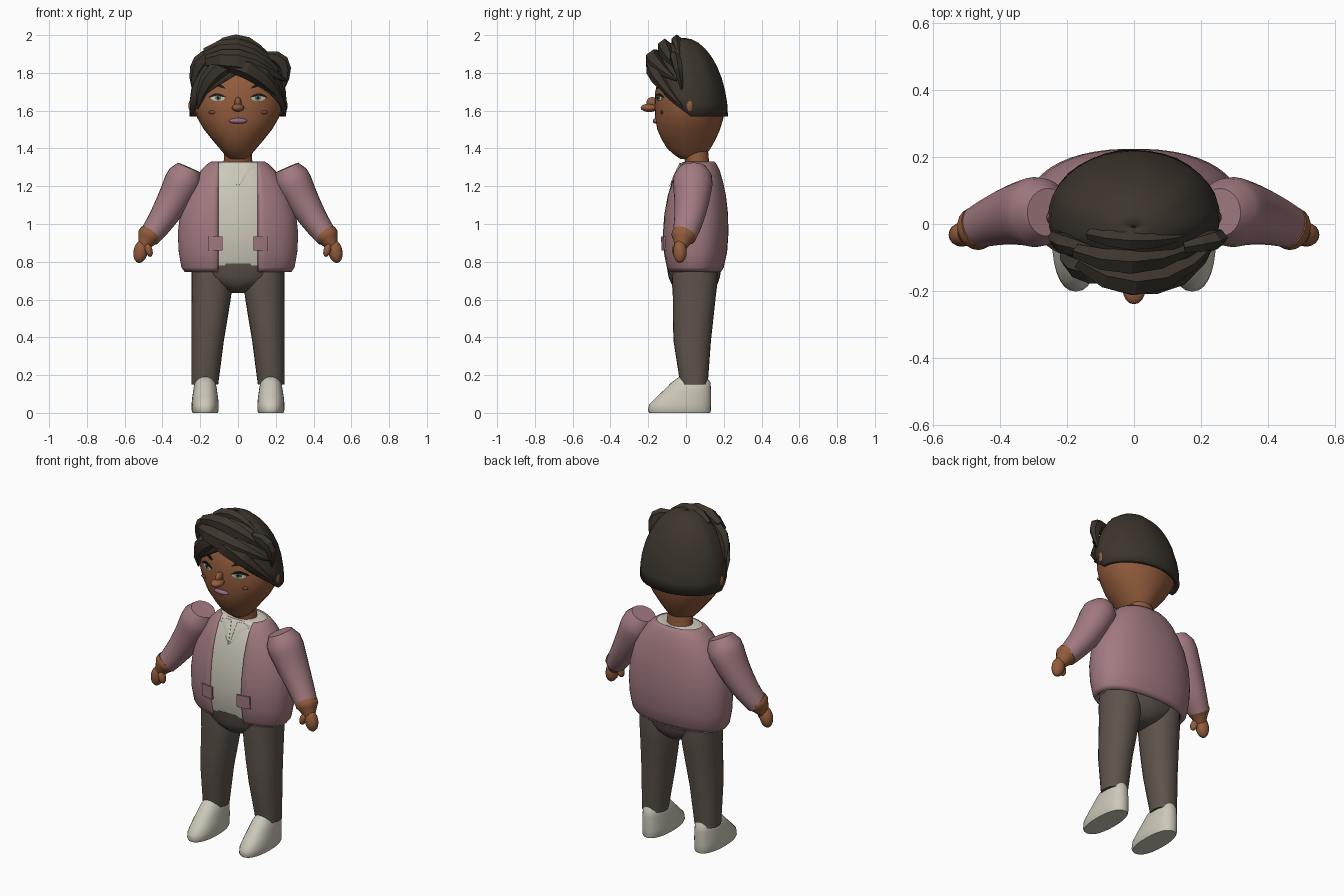
import bpy, bmesh, math
from mathutils import Vector

if "Cube" in bpy.data.objects:
    bpy.data.objects.remove(bpy.data.objects["Cube"])


def colour(name, r, g, b):
    m = bpy.data.materials.new(name)
    m.diffuse_color = (r, g, b, 1)
    m.use_nodes = True
    m.node_tree.nodes["Principled BSDF"].inputs["Base Color"].default_value = m.diffuse_color
    return m


SKIN = colour("brown skin", .29, .108, .046)
BLUSH = colour("cheek brown", .20, .065, .035)
HAIR = colour("dark hair", .046, .036, .026)
JACKET = colour("dusty pink", .36, .195, .215)
CREAM = colour("cream", .60, .57, .48)
PANTS = colour("grey brown", .112, .087, .070)
LIPS = colour("mauve lips", .30, .15, .24)
IRIS = colour("green iris", .10, .22, .15)
DARK = colour("near black", .012, .010, .008)


def grid(name, rows, mat, closed=True, caps=True, fix=True):
    """Skin rows of points into a surface."""
    bm = bmesh.new()
    vs = [[bm.verts.new(p) for p in row] for row in rows]
    n = len(rows[0])
    for a, b in zip(vs, vs[1:]):
        for j in range(n if closed else n - 1):
            k = (j + 1) % n
            bm.faces.new((a[j], a[k], b[k], b[j]))
    if caps:
        bm.faces.new(vs[0][::-1])
        bm.faces.new(vs[-1])
    if fix:
        bmesh.ops.recalc_face_normals(bm, faces=bm.faces)
    me = bpy.data.meshes.new(name)
    bm.to_mesh(me)
    bm.free()
    me.materials.append(mat)
    ob = bpy.data.objects.new(name, me)
    bpy.context.collection.objects.link(ob)
    return ob


def oval(z, rx, yf, yb, p=2, cx=0, start=0, n=32):
    """Horizontal superellipse; start leaves a gap at the front."""
    pts = []
    for j in range(n):
        span = 2 * math.pi - 2 * start
        a = start + span * j / (n - 1 if start else n)
        s, c = math.sin(a), -math.cos(a)
        f = lambda v: math.copysign(abs(v) ** (2 / p), v)
        pts.append((cx + rx * f(s), (yf + yb) / 2 + (yb - yf) / 2 * f(c), z))
    return pts


def loft(name, rings, mat, p=2, cx=0, n=32):
    return grid(name, [oval(*r, p=p, cx=cx, n=n) for r in rings], mat)


def tube(name, a, m, b, radius, mat, steps=8, n=16, depth=1.0):
    """Round limb bending from a through m to b; radius is a rule of 0..1."""
    a, m, b = Vector(a), Vector(m), Vector(b)
    ctrl = 2 * m - (a + b) / 2
    rows = []
    for i in range(steps + 1):
        t = i / steps
        c = a * (1 - t) ** 2 + ctrl * 2 * t * (1 - t) + b * t * t
        d = ((ctrl - a) * (1 - t) + (b - ctrl) * t).normalized()
        side = d.cross(Vector((0, 1, 0))).normalized()
        lift = side.cross(d) * depth
        rows.append([c + radius(t) * (side * math.cos(2 * math.pi * j / n) + lift * math.sin(2 * math.pi * j / n))
                     for j in range(n)])
    return grid(name, rows, mat)


def ball(name, c, r, mat, tilt=0):
    bpy.ops.mesh.primitive_uv_sphere_add(segments=16, ring_count=10, location=c, rotation=(0, tilt, 0))
    ob = bpy.context.object
    ob.name, ob.scale = name, r
    ob.data.materials.append(mat)
    return ob


def front_y(rings, p, x, z):
    """Front surface depth of a loft at x, z."""
    for a, b in zip(rings, rings[1:]):
        if a[0] <= z <= b[0]:
            t = (z - a[0]) / (b[0] - a[0])
            rx, yf, yb = (a[i] + (b[i] - a[i]) * t for i in (1, 2, 3))
            k = max(0, 1 - abs(x / rx) ** p) ** (1 / p)
            return (yf + yb) / 2 - (yb - yf) / 2 * k
    return 0


def plate(name, outline, mat, rings, p, off):
    """Thin patch lying on the front of a loft."""
    cx = sum(q[0] for q in outline) / len(outline)
    cz = sum(q[1] for q in outline) / len(outline)
    rows = []
    for k in (.01, .5, 1):
        pts = [(cx + (x - cx) * k, cz + (z - cz) * k) for x, z in outline]
        rows.append([(x, front_y(rings, p, x, z) - off, z) for x, z in pts])
    rows.append([(x, y + off + .002, z) for x, y, z in rows[-1]])
    return grid(name, rows, mat, caps=False)


def disc(cx, cz, rx, rz, n=14):
    return [(cx + rx * math.cos(2 * math.pi * i / n), cz + rz * math.sin(2 * math.pi * i / n)) for i in range(n)]


def arch(cx, cz, w, rise, thick, n=6):
    """Outline of a thin arched strip with tapered ends."""
    us = [-1 + 2 * i / n for i in range(n + 1)]
    low = [(cx + w * u, cz + rise * (1 - u * u)) for u in us]
    high = [(cx + w * u, cz + rise * (1 - u * u) + thick * (1 - .7 * u * u)) for u in us]
    return low + high[::-1]


# Head and neck
head = [(1.345, .045, -.03, .09), (1.365, .068, -.06, .105), (1.40, .098, -.10, .13),
        (1.45, .14, -.13, .158), (1.50, .180, -.152, .18), (1.56, .215, -.163, .198),
        (1.62, .236, -.166, .207), (1.70, .236, -.163, .205), (1.78, .212, -.145, .18),
        (1.86, .155, -.09, .13), (1.92, .06, -.03, .06)]
loft("head", head, SKIN)
loft("neck", [(1.30, .078, 0, .125), (1.41, .07, -.02, .115)], SKIN)
ball("nose_tip", (0, -.195, 1.615), (.034, .045, .022), SKIN)
ball("nose_bridge", (0, -.178, 1.642), (.018, .032, .03), SKIN)
ball("mouth", (0, -.158, 1.546), (.048, .018, .015), LIPS)

# Mirrored face details
for s, side in ((-1, "left"), (1, "right")):
    ball("ear_" + side, (s * .238, .02, 1.62), (.024, .024, .042), SKIN, s * .15)
    ball("cheek_mark_" + side, (s * .135, front_y(head, 2, .135, 1.592), 1.592), (.022, .008, .01), BLUSH)
    plate("eye_white_" + side, disc(s * .107, 1.668, .038, .017), CREAM, head, 2, .003)
    plate("iris_" + side, disc(s * .105, 1.668, .017, .016), IRIS, head, 2, .005)
    plate("pupil_" + side, disc(s * .105, 1.668, .008, .008), DARK, head, 2, .007)
    plate("eyelash_" + side, arch(s * .11, 1.669, .046, .014, .009), DARK, head, 2, .006)
    plate("eyebrow_" + side, arch(s * .112, 1.716, .045, .012, .016), DARK, head, 2, .006)

# Hair cap with a hairline that rises toward the forehead
rows = []
for i in range(10):
    row = []
    for j in range(36):
        a = 2 * math.pi * j / 36
        away = min(a, 2 * math.pi - a) / (math.pi / 2)
        low = 1.80 - .23 * min(away, 1)
        phi = math.acos((low - 1.62) / .365) * max(1 - i / 9, .015)
        r = math.sin(phi) * (1 + .018 * math.sin(9 * a) * math.sin(2 * phi))
        c = -math.cos(a)
        row.append((.258 * r * math.sin(a), .02 - .03 * math.cos(phi) + (.2 if c > 0 else .185) * r * c,
                    1.62 + .365 * math.cos(phi)))
    rows.append(row)
cap = grid("hair_cap", rows, HAIR, caps=False, fix=False)
mod = cap.modifiers.new("thickness", "SOLIDIFY")
mod.thickness, mod.offset = .025, -1


# Faceted, tapering hair locks
def lock(name, a, m, b, w):
    tube("hair_" + name, a, m, b, lambda t: w * math.sin(math.pi * (.2 + .77 * t)), HAIR, 5, 6, .75)


lock("fringe_right", (-.12, -.13, 1.86), (.09, -.165, 1.805), (.255, -.02, 1.62), .058)
lock("fringe_left", (.02, -.14, 1.87), (-.14, -.14, 1.785), (-.215, -.07, 1.61), .05)
lock("quiff", (-.16, -.11, 1.86), (.04, -.17, 1.855), (.25, -.05, 1.76), .062)
lock("quiff_top", (-.17, -.08, 1.90), (.03, -.11, 1.92), (.235, -.03, 1.80), .055)
lock("crown", (-.13, -.03, 1.92), (.02, -.05, 1.96), (.17, -.03, 1.88), .042)
lock("tuft_left", (-.13, -.08, 1.90), (-.21, -.055, 1.84), (-.24, -.02, 1.71), .042)
lock("tuft_right", (.15, -.07, 1.89), (.24, -.045, 1.84), (.235, -.02, 1.70), .04)

# Torso: shirt inside an open jacket shell
torso = [(.745, .282, -.095, .185), (.77, .300, -.108, .20), (.85, .314, -.124, .218), (.95, .319, -.129, .225),
         (1.05, .308, -.122, .223), (1.15, .278, -.105, .212), (1.22, .24, -.085, .197),
         (1.28, .20, -.062, .18), (1.315, .165, -.042, .163), (1.332, .14, -.03, .15)]
P = 2.25
shirt = [(max(z, .78) - (.004 if z > 1.33 else 0), rx * .965, yf + .009, yb - .009) for z, rx, yf, yb in torso[1:]]
loft("shirt", shirt, CREAM, P)
rows = [oval(*r, p=P, start=math.asin((.106 / r[1]) ** (P / 2)), n=44) for r in torso]
jacket = grid("jacket", rows, JACKET, closed=False, caps=False, fix=False)
mod = jacket.modifiers.new("thickness", "SOLIDIFY")
mod.thickness, mod.offset = .016, -1

for s, side in ((-1, "left"), (1, "right")):
    plate("pocket_" + side, [(s * x, z) for x, z in ((.082, .86), (.12, .86), (.16, .86), (.16, .935), (.12, .935), (.082, .935))],
          JACKET, torso, P, .008)
    plate("collar_" + side, [(s * x, z) for x, z in ((.003, 1.20), (.10, 1.308), (.06, 1.322), (.02, 1.322))],
          CREAM, torso, P, -.004)

    # Sleeves, wrists and hands
    tube("sleeve_" + side, (s * .258, .035, 1.298), (s * .36, .027, 1.095), (s * .472, -.012, .93),
         lambda t: (.107 - .049 * t) * min(1, .62 + 3 * t), JACKET, 10, 24, 1.08)
    tube("wrist_" + side, (s * .465, -.01, .945), (s * .48, -.018, .92), (s * .505, -.03, .87),
         lambda t: .062 - .035 * max(0, t - .35) / .65, SKIN, 6, 20, 1.05)
    ball("hand_" + side, (s * .515, -.032, .855), (.038, .036, .062), SKIN, -s * .2)
    ball("thumb_" + side, (s * .473, -.05, .862), (.02, .024, .037), SKIN, s * .3)

    # Trouser legs
    rows = []
    for z, inner, yf, yb in ((.15, .105, -.03, .115), (.38, .075, -.066, .132), (.50, .055, -.07, .145),
                             (.62, .036, -.07, .158), (.70, .03, -.075, .168), (.77, .04, -.07, .165)):
        rows.append(oval(z, (.247 - inner) / 2, yf, yb, 2.2, s * (inner + .247) / 2, n=24))
    grid("trouser_leg_" + side, rows, PANTS)

    # Shoes
    loft("shoe_" + side, [(0, .066, -.195, .128), (.012, .071, -.202, .132), (.045, .072, -.195, .133),
                          (.085, .068, -.155, .133), (.125, .062, -.112, .132), (.16, .056, -.078, .13),
                          (.197, .036, -.028, .105)], CREAM, 2.3, s * .174, 28)

# Hips
loft("trouser_hips", [(.636, .035, -.01, .11), (.655, .10, -.05, .145), (.685, .17, -.078, .168),
                      (.72, .225, -.093, .18), (.79, .265, -.104, .19)], PANTS)

# Smooth rounded surfaces, keep hard edges
bpy.ops.object.select_all(action="DESELECT")
for ob in bpy.context.scene.objects:
    sharp = 22 if ob.name.startswith("hair_") and ob.name != "hair_cap" else 42
    ob.select_set(True)
    bpy.context.view_layer.objects.active = ob
    bpy.ops.object.shade_smooth_by_angle(angle=math.radians(sharp))
    ob.select_set(False)
